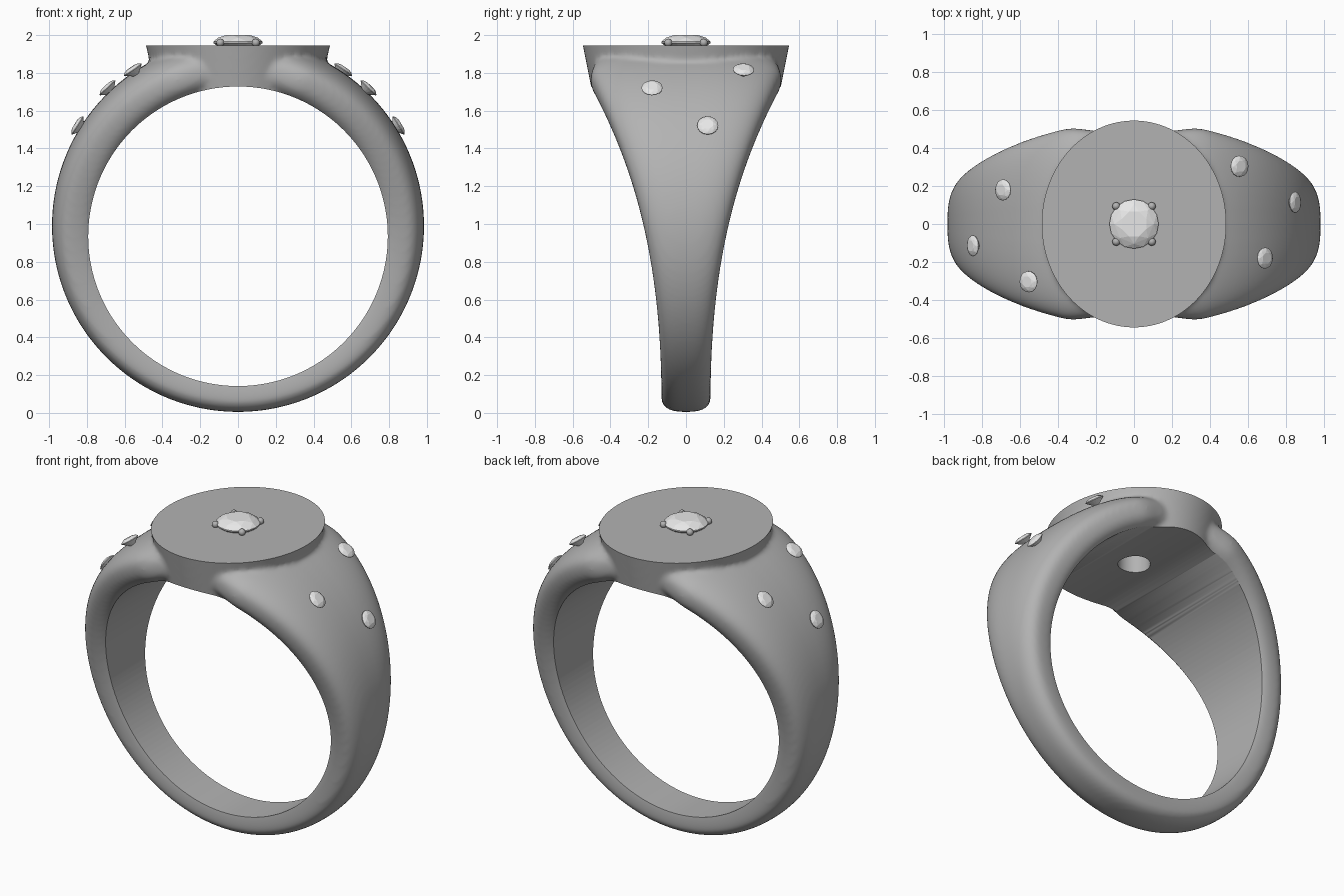
import bpy, bmesh
from math import sin, cos, pi, radians, sqrt
from mathutils import Vector, Matrix

if "Cube" in bpy.data.objects:
    bpy.data.objects.remove(bpy.data.objects["Cube"])

OUTER_Z, OUTER_R = 0.99, 0.985
BORE_Z, BORE_R = 0.935, 0.793
TOP = 1.945


def material(name, value):
    m = bpy.data.materials.new(name)
    m.use_nodes = True
    m.diffuse_color = (value, value, value, 1)
    m.node_tree.nodes["Principled BSDF"].inputs["Base Color"].default_value = m.diffuse_color
    return m


metal = material("grey metal", 0.45)
stone = material("pale stone", 0.8)


def make(name, bm, mat=None):
    bmesh.ops.recalc_face_normals(bm, faces=bm.faces)
    me = bpy.data.meshes.new(name)
    bm.to_mesh(me)
    bm.free()
    ob = bpy.data.objects.new(name, me)
    bpy.context.collection.objects.link(ob)
    if mat:
        me.materials.append(mat)
    return ob


def select(ob):
    bpy.ops.object.select_all(action='DESELECT')
    ob.select_set(True)
    bpy.context.view_layer.objects.active = ob


def skin(bm, rings, closed=False):
    """Bridge rings of vertices; cap both ends unless the loop is closed."""
    n = len(rings[0])
    pairs = list(zip(rings, rings[1:]))
    if closed:
        pairs.append((rings[-1], rings[0]))
    for a, b in pairs:
        for i in range(n):
            j = (i + 1) % n
            bm.faces.new((a[i], a[j], b[j], b[i]))
    if not closed:
        bm.faces.new(rings[0][::-1])
        bm.faces.new(rings[-1])


def power(v, p):
    return abs(v) ** p * (1 if v > 0 else -1)


# Band: rounded section swept round the finger, widening towards the top
bm = bmesh.new()
rings = []
STEPS, SECTION = 160, 48
for s in range(STEPS):
    t = 2 * pi * s / STEPS
    inner = BORE_R - (OUTER_Z - BORE_Z) * sin(t)
    mid = inner + 0.4 * (OUTER_R - inner)
    x, z = mid * cos(t), OUTER_Z + mid * sin(t)
    half = min(0.13 + 0.3 * (z / 1.6) ** 2.4, 0.505)
    if z > OUTER_Z:
        half -= 0.04 * max(0, 1 - abs(x) / 0.3)
    ring = []
    for k in range(SECTION):
        a = 2 * pi * k / SECTION
        depth = OUTER_R - mid if sin(a) > 0 else 0.16
        r = mid + depth * power(sin(a), 0.75)
        ring.append(bm.verts.new((r * cos(t), half * power(cos(a), 0.75), OUTER_Z + r * sin(t))))
    rings.append(ring)
skin(bm, rings, closed=True)

# Flared oval head, joined to the band
rings = []
for z in (1.6, TOP + 0.08):
    d = z - TOP
    rings.append([bm.verts.new(((0.487 + 0.23 * d) * cos(a), (0.546 + 0.2 * d) * sin(a), z))
                  for a in (2 * pi * i / 128 for i in range(128))])
skin(bm, rings)
ring_body = make("ring_body", bm, metal)

# Blend the head into the shoulders
remesh = ring_body.modifiers.new("blend", 'REMESH')
remesh.mode = 'VOXEL'
remesh.voxel_size = 0.014
smooth = ring_body.modifiers.new("soften", 'SMOOTH')
smooth.factor = 0.5
smooth.iterations = 10

# Cutters: finger bore, flat top and the hole below the stone
bm = bmesh.new()
bmesh.ops.create_cone(bm, cap_ends=True, segments=160, radius1=BORE_R, radius2=BORE_R, depth=3,
                      matrix=Matrix.Translation((0, 0, BORE_Z)) @ Matrix.Rotation(pi / 2, 4, 'X'))
cutters = [make("bore_cutter", bm)]
bm = bmesh.new()
bmesh.ops.create_cube(bm, size=2, matrix=Matrix.Translation((0, 0, TOP + 1)))
cutters.append(make("top_cutter", bm))
bm = bmesh.new()
bmesh.ops.create_cone(bm, cap_ends=True, segments=48, radius1=0.095, radius2=0.095, depth=0.6,
                      matrix=Matrix.Translation((0, 0, 1.8)))
cutters.append(make("hole_cutter", bm))
for c in cutters:
    c.hide_render = True
    cut = ring_body.modifiers.new(c.name, 'BOOLEAN')
    cut.operation = 'DIFFERENCE'
    cut.solver = 'EXACT'
    cut.object = c
select(ring_body)
bpy.ops.object.convert(target='MESH')
for c in cutters:
    bpy.data.objects.remove(c)
ring_body.data.materials.clear()
ring_body.data.materials.append(metal)
bpy.ops.object.shade_smooth_by_angle(angle=radians(35))


def gem(name, radius, matrix):
    """Faceted round stone: eight-sided table, sixteen-sided girdle, pointed base."""
    bm = bmesh.new()
    for r, z, n, turn in ((0.54, 0.29, 8, 0.5), (0.8, 0.19, 8, 0), (1, 0.03, 16, 0),
                          (1, -0.03, 16, 0), (0.05, -0.75, 8, 0)):
        for i in range(n):
            a = 2 * pi * (i + turn) / n
            bm.verts.new((r * radius * cos(a), r * radius * sin(a), z * radius))
    bmesh.ops.convex_hull(bm, input=bm.verts[:])
    bmesh.ops.dissolve_limit(bm, angle_limit=radians(2), verts=bm.verts[:], edges=bm.edges[:])
    ob = make(name, bm, stone)
    ob.matrix_world = matrix
    return ob


# Centre stone with four claw beads
gem("centre_stone", 0.13, Matrix.Translation((0, 0, 1.962)))
for sx, side in ((1, "left"), (-1, "right")):
    for sy, end in ((1, "back"), (-1, "front")):
        bm = bmesh.new()
        bmesh.ops.create_uvsphere(bm, u_segments=16, v_segments=10, radius=0.021,
                                  matrix=Matrix.Translation((sx * 0.094, sy * 0.094, 1.96)))
        bead = make(f"claw_{end}_{side}", bm, metal)
        select(bead)
        bpy.ops.object.shade_smooth()

# Shoulder stones, repeated by a half turn
for n, (x, y, z) in enumerate(((0.56, 0.305, 1.822), (0.695, -0.18, 1.725), (0.855, 0.115, 1.525))):
    for s, side in ((1, "left"), (-1, "right")):
        out = Vector((s * x, s * y * 0.12, z - OUTER_Z)).normalized()
        place = Vector((s * x, s * y, z))
        turn = out.to_track_quat('Z', 'Y').to_matrix().to_4x4()
        gem(f"shoulder_stone_{side}_{n + 1}", 0.056, Matrix.Translation(place - out * 0.006) @ turn)
